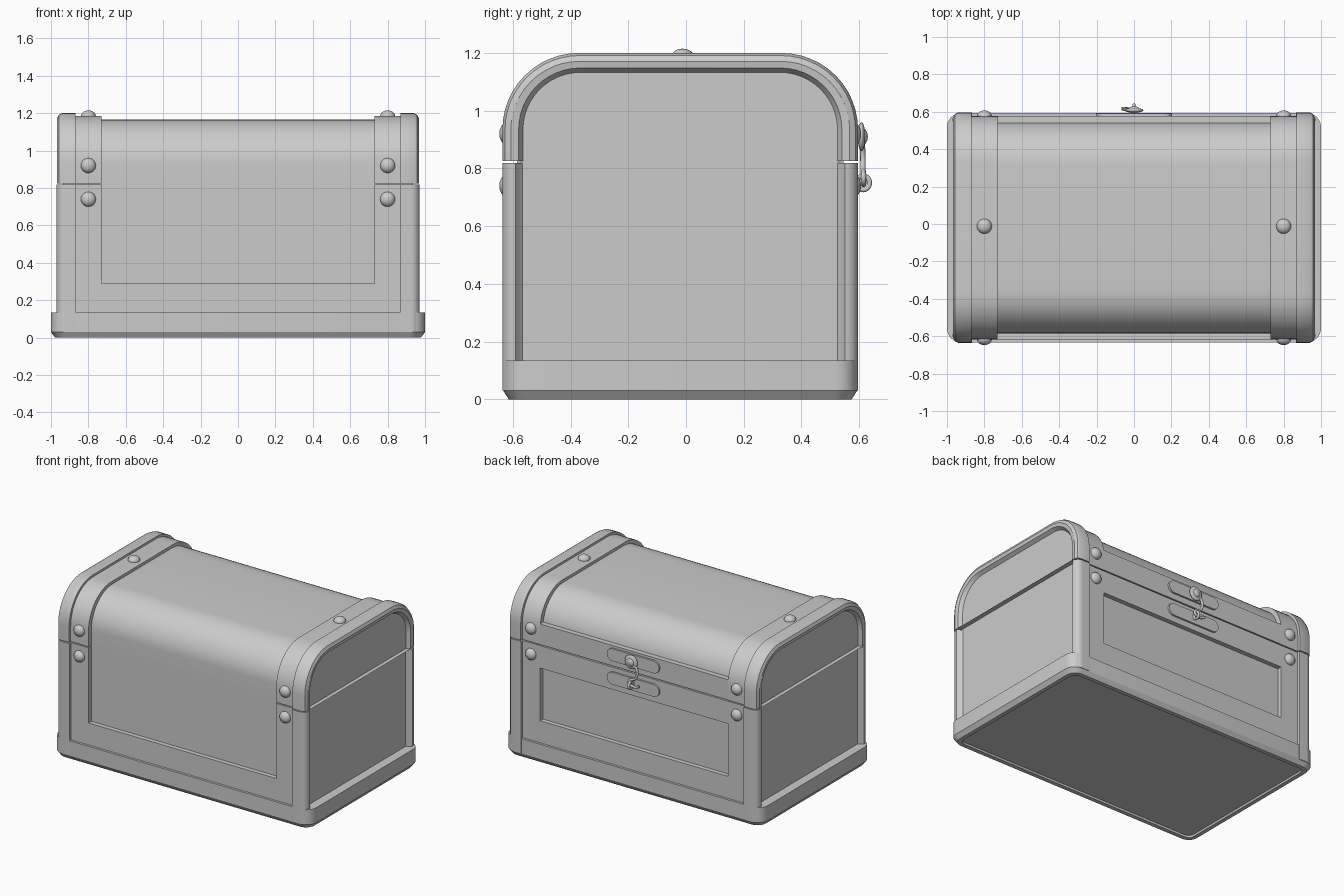
import bpy, bmesh, math
from mathutils import Vector

if "Cube" in bpy.data.objects:
    bpy.data.objects.remove(bpy.data.objects["Cube"])

CY = -0.02  # centre of the chest in y (latch sticks out at the back)


def finish(name, bm, angle=30):
    bmesh.ops.recalc_face_normals(bm, faces=bm.faces)
    me = bpy.data.meshes.new(name)
    bm.to_mesh(me)
    bm.free()
    ob = bpy.data.objects.new(name, me)
    bpy.context.collection.objects.link(ob)
    bpy.ops.object.select_all(action='DESELECT')
    ob.select_set(True)
    bpy.context.view_layer.objects.active = ob
    bpy.ops.object.shade_smooth_by_angle(angle=math.radians(angle))
    return ob


def loft(name, loops):
    """Skin matching closed loops and cap both ends."""
    bm = bmesh.new()
    rings = [[bm.verts.new(p) for p in lp] for lp in loops]
    n = len(rings[0])
    for a, b in zip(rings, rings[1:]):
        for i in range(n):
            bm.faces.new((a[i], a[(i + 1) % n], b[(i + 1) % n], b[i]))
    bm.faces.new(rings[0])
    bm.faces.new(rings[-1])
    return finish(name, bm)


def arch(x, w, top, r, bottom=0.825, n=12):
    """Lid cross-section at x: flat top with large rounded shoulders."""
    arc = [(w - r + r * math.cos(t), top - r + r * math.sin(t))
           for t in (math.pi / 2 * i / n for i in range(n + 1))]
    half = [(w, bottom)] + arc
    pts = half + [(-y, z) for y, z in reversed(half)]
    return [(x, y + CY, z) for y, z in pts]


def rounded_rect(z, hx, hy, r, n=6):
    pts = []
    for k, (sx, sy) in enumerate(((1, 1), (-1, 1), (-1, -1), (1, -1))):
        for i in range(n + 1):
            t = math.pi / 2 * (k + i / n)
            pts.append((sx * (hx - r) + r * math.cos(t),
                        sy * (hy - r) + r * math.sin(t) + CY, z))
    return pts


def box(name, x0, x1, y0, y1, z0, z1):
    return loft(name, [[(x0, y0, z), (x1, y0, z), (x1, y1, z), (x0, y1, z)] for z in (z0, z1)])


# Base with chamfered foot and recessed underside
loft("base", [rounded_rect(0.012, 0.945, 0.56, 0.04), rounded_rect(0, 0.95, 0.565, 0.045),
              rounded_rect(0, 0.978, 0.594, 0.065), rounded_rect(0.03, 1.0, 0.613, 0.075),
              rounded_rect(0.135, 1.0, 0.613, 0.075)])

# Body core carrying the recessed panels
box("body_core", -0.935, 0.935, CY - 0.565, CY + 0.565, 0.05, 0.83)

# Corner posts with rounded outside and sloping inner side
for sx in (-1, 1):
    for sy in (-1, 1):
        prof = [(0.865, 0.5), (0.865, 0.616)]
        prof += [(0.925 + 0.046 * math.sin(t), 0.57 + 0.046 * math.cos(t))
                 for t in (math.pi / 2 * i / 6 for i in range(7))]
        prof += [(0.934, 0.545), (0.90, 0.5)]
        loft("corner_post", [[(sx * x, sy * y + CY, z) for x, y in prof] for z in (0.03, 0.818)])

# Raised frame around the front and back panels
for name, sy in (("front", -1), ("back", 1)):
    y0, y1 = sorted((CY + sy * 0.54, CY + sy * 0.597))
    for sx in (-1, 1):
        x0, x1 = sorted((sx * 0.73, sx * 0.87))
        box(name + "_stile", x0, x1, y0, y1, 0.12, 0.818)
    box(name + "_bottom_rail", -0.73, 0.73, y0, y1, 0.12, 0.29)
    if sy > 0:
        box("back_top_rail", -0.73, 0.73, y0, y1, 0.66, 0.818)
        box("lid_back_rail", -0.73, 0.73, y0 - 0.05, y1, 0.826, 0.97)

# Lid: shell, straps, and end rims with recessed end panels
loft("lid_shell", [arch(x, 0.565, 1.165, 0.235) for x in (-0.9, 0.9)])
for s in (-1, 1):
    loft("lid_strap", [arch(s * x, 0.597, 1.185, 0.25) for x in (0.73, 0.87)])
    loft("lid_end_rim", [arch(s * x, w, t, r) for x, w, t, r in (
        (0.868, 0.616, 1.2, 0.265), (0.94, 0.616, 1.2, 0.265), (0.958, 0.607, 1.191, 0.257),
        (0.968, 0.587, 1.171, 0.238), (0.964, 0.56, 1.148, 0.213),
        (0.94, 0.545, 1.133, 0.2))])


def dome(name, pos, normal, radius=0.04, height=0.03):
    """Flattened rivet head facing along normal."""
    bm = bmesh.new()
    bmesh.ops.create_uvsphere(bm, u_segments=20, v_segments=12, radius=1)
    bmesh.ops.scale(bm, vec=(radius, radius, height), verts=bm.verts)
    ob = finish(name, bm, 60)
    ob.location = pos
    ob.rotation_euler = Vector((0, 0, 1)).rotation_difference(Vector(normal)).to_euler()
    return ob


# Rivets on the straps and stiles
for sx in (-0.8, 0.8):
    dome("top_rivet", (sx, -0.012, 1.185), (0, 0, 1))
    for sy in (-1, 1):
        for z in (0.92, 0.74):
            dome("side_rivet", (sx, CY + sy * 0.597, z), (0, sy, 0))

# Latch plates on the back
for z in (0.91, 0.745):
    pts = []
    for s in (1, -1):
        pts += [(s * (0.16 + 0.043 * math.cos(t)), z + s * 0.043 * math.sin(t))
                for t in (math.pi * (i / 10 - 0.5) for i in range(11))]
    loft("latch_plate", [[(x, y, q) for x, q in pts] for y in (0.56, 0.59)])

# Latch pivot
dome("latch_washer", (0, 0.608, 0.91), (0, 1, 0), 0.05, 0.013)
dome("latch_pin", (0, 0.61, 0.91), (0, 1, 0), 0.03, 0.02)


def wire(name, pts, radius, cyclic=False):
    cu = bpy.data.curves.new(name, 'CURVE')
    cu.dimensions = '3D'
    cu.bevel_depth = radius
    cu.bevel_resolution = 3
    cu.use_fill_caps = True
    sp = cu.splines.new('BEZIER')
    sp.bezier_points.add(len(pts) - 1)
    for bp, p in zip(sp.bezier_points, pts):
        bp.co = p
        bp.handle_left_type = bp.handle_right_type = 'AUTO'
    sp.use_cyclic_u = cyclic
    sp.resolution_u = 8
    ob = bpy.data.objects.new(name, cu)
    bpy.context.collection.objects.link(ob)


# Swinging hook and the eye that it catches
wire("latch_hook", [(0.0, 0.61, 0.91), (-0.045, 0.612, 0.87), (-0.04, 0.613, 0.81),
                    (0.015, 0.615, 0.765), (-0.03, 0.615, 0.745), (-0.065, 0.617, 0.755)], 0.009)
wire("latch_eye", [(0, 0.614 + 0.022 * math.cos(k * math.pi / 2), 0.75 + 0.024 * math.sin(k * math.pi / 2))
                   for k in range(4)], 0.009, True)
